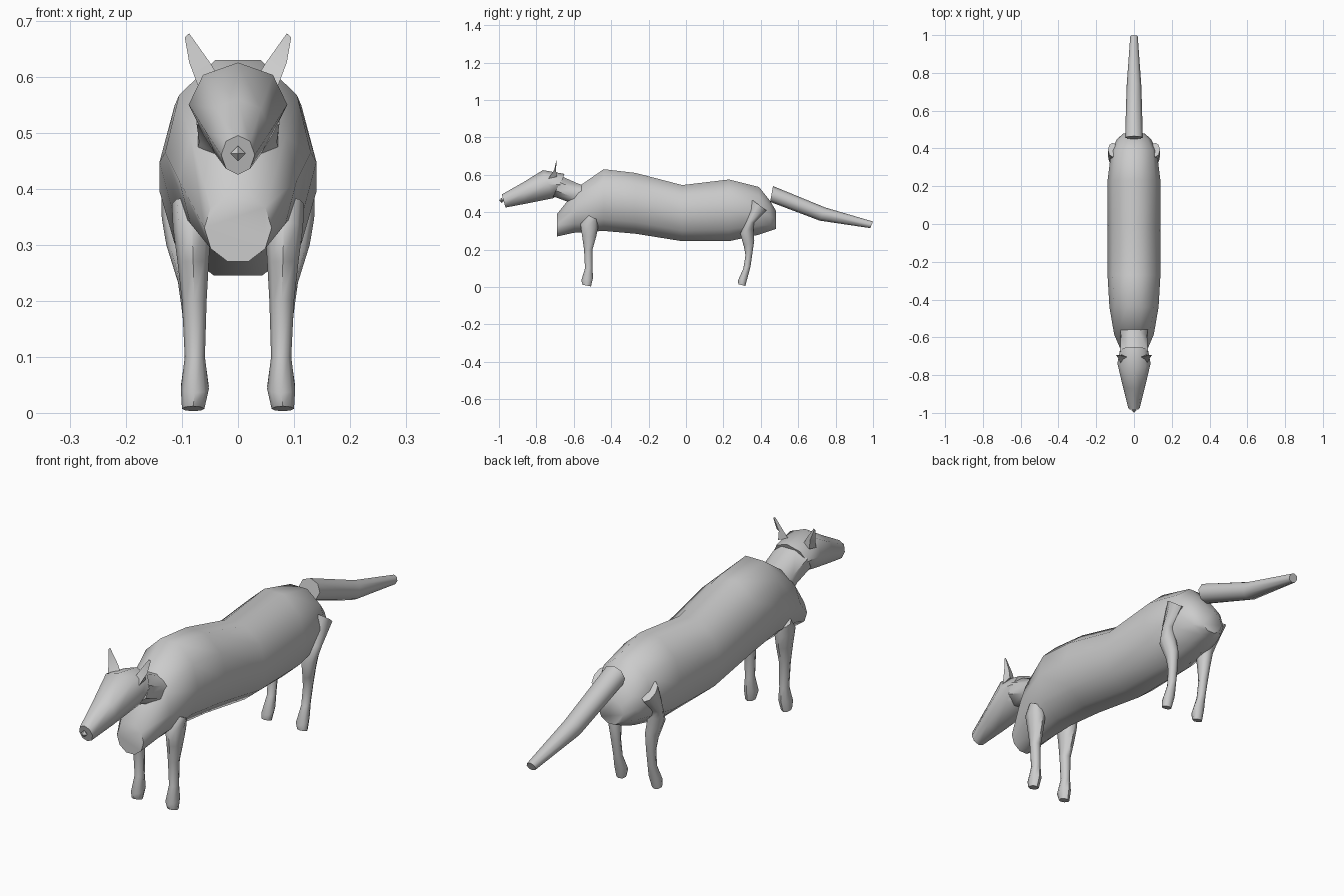
import bpy, bmesh, math
from mathutils import Vector

if "Cube" in bpy.data.objects:
    bpy.data.objects.remove(bpy.data.objects["Cube"])


def finish(name, bm):
    bmesh.ops.recalc_face_normals(bm, faces=bm.faces)
    me = bpy.data.meshes.new(name)
    bm.to_mesh(me)
    bm.free()
    ob = bpy.data.objects.new(name, me)
    bpy.context.collection.objects.link(ob)
    bpy.ops.object.select_all(action='DESELECT')
    bpy.context.view_layer.objects.active = ob
    ob.select_set(True)
    bpy.ops.object.shade_smooth_by_angle(angle=math.radians(50))
    return ob


def loft(name, sections, sides=8, flat=False):
    """Each section: (y, z) of one side edge, (y, z) of the opposite edge, centre x, half width."""
    bm = bmesh.new()
    off = 0.5 if flat else 0
    grow = 1 / math.cos(math.pi / sides) if flat else 1
    rings = []
    for y0, z0, y1, z1, cx, w in sections:
        ring = []
        for i in range(sides):
            a = 2 * math.pi * (i + off) / sides
            c = math.cos(a) * grow
            ring.append(bm.verts.new((cx + w * math.sin(a),
                                      (y0 + y1) / 2 + (y1 - y0) / 2 * c,
                                      (z0 + z1) / 2 + (z1 - z0) / 2 * c)))
        rings.append(ring)
    for a, b in zip(rings, rings[1:]):
        for i in range(sides):
            j = (i + 1) % sides
            bm.faces.new((a[i], a[j], b[j], b[i]))
    bm.faces.new(rings[0])
    bm.faces.new(rings[-1])
    return finish(name, bm)


# Torso, chest to rump
loft("body", [
    (-.69, .27, -.69, .39, 0, .06),
    (-.60, .29, -.57, .54, 0, .105),
    (-.44, .30, -.44, .63, 0, .13),
    (-.27, .285, -.27, .61, 0, .14),
    (-.02, .245, -.02, .545, 0, .14),
    (.23, .245, .23, .575, 0, .14),
    (.39, .28, .39, .535, 0, .12),
    (.45, .30, .45, .46, 0, .09),
    (.48, .31, .48, .41, 0, .055)], 10, True)

# Neck
loft("neck", [
    (-.55, .40, -.50, .54, 0, .085),
    (-.63, .455, -.57, .55, 0, .075),
    (-.71, .485, -.66, .59, 0, .08)], 8, True)

# Head and muzzle
loft("head", [
    (-.69, .49, -.65, .605, 0, .075),
    (-.71, .475, -.765, .625, 0, .088),
    (-.86, .445, -.87, .56, 0, .058),
    (-.965, .425, -.985, .495, 0, .03)])

# Nose
bm = bmesh.new()
o = Vector((0, -.986, .463))
bmesh.ops.create_icosphere(bm, subdivisions=1, radius=.014)
bm.clear()
vs = [bm.verts.new(o + Vector(d) * .014) for d in
      ((1, 0, 0), (0, 0, 1), (-1, 0, 0), (0, 0, -1), (0, -1, 0), (0, 1, 0))]
for i in range(4):
    for k in (4, 5):
        bm.faces.new((vs[i], vs[(i + 1) % 4], vs[k]))
finish("nose", bm)

# Tail
loft("tail", [
    (.45, .455, .465, .54, 0, .047),
    (.715, .355, .745, .425, 0, .039),
    (.985, .315, 1.0, .35, 0, .02)])

for s, side in ((-1, "left"), (1, "right")):
    # Ears
    bm = bmesh.new()
    base = [bm.verts.new((s * x, y, z)) for x, y, z in
            ((.035, -.705, .60), (.07, -.735, .58), (.07, -.69, .59))]
    mid = [bm.verts.new((s * x, y, z)) for x, y, z in
           ((.048, -.70, .622), (.087, -.705, .625), (.07, -.695, .625))]
    tip = [bm.verts.new((s * x, y, z)) for x, y, z in
           ((.087, -.695, .677), (.095, -.695, .67), (.091, -.692, .674))]
    for a, b in ((base, mid), (mid, tip)):
        for i in range(3):
            j = (i + 1) % 3
            bm.faces.new((a[i], a[j], b[j], b[i]))
    bm.faces.new(base)
    bm.faces.new(tip)
    finish(side + "_ear", bm)

    # Front legs
    loft(side + "_front_leg", [
        (-.525, .385, -.475, .36, s * .088, .03),
        (-.565, .34, -.47, .32, s * .082, .034),
        (-.555, .27, -.48, .27, s * .08, .028),
        (-.545, .20, -.50, .20, s * .078, .022),
        (-.54, .10, -.50, .10, s * .077, .018),
        (-.56, .035, -.497, .05, s * .077, .025),
        (-.553, .012, -.508, .003, s * .08, .02)])

    # Hind legs
    loft(side + "_hind_leg", [
        (.355, .465, .43, .41, s * .112, .026),
        (.322, .35, .365, .345, s * .108, .028),
        (.29, .285, .36, .315, s * .096, .032),
        (.31, .215, .365, .25, s * .083, .024),
        (.318, .17, .355, .18, s * .079, .02),
        (.307, .10, .345, .11, s * .077, .017),
        (.278, .035, .332, .06, s * .077, .025),
        (.28, .015, .317, .006, s * .08, .02)])
